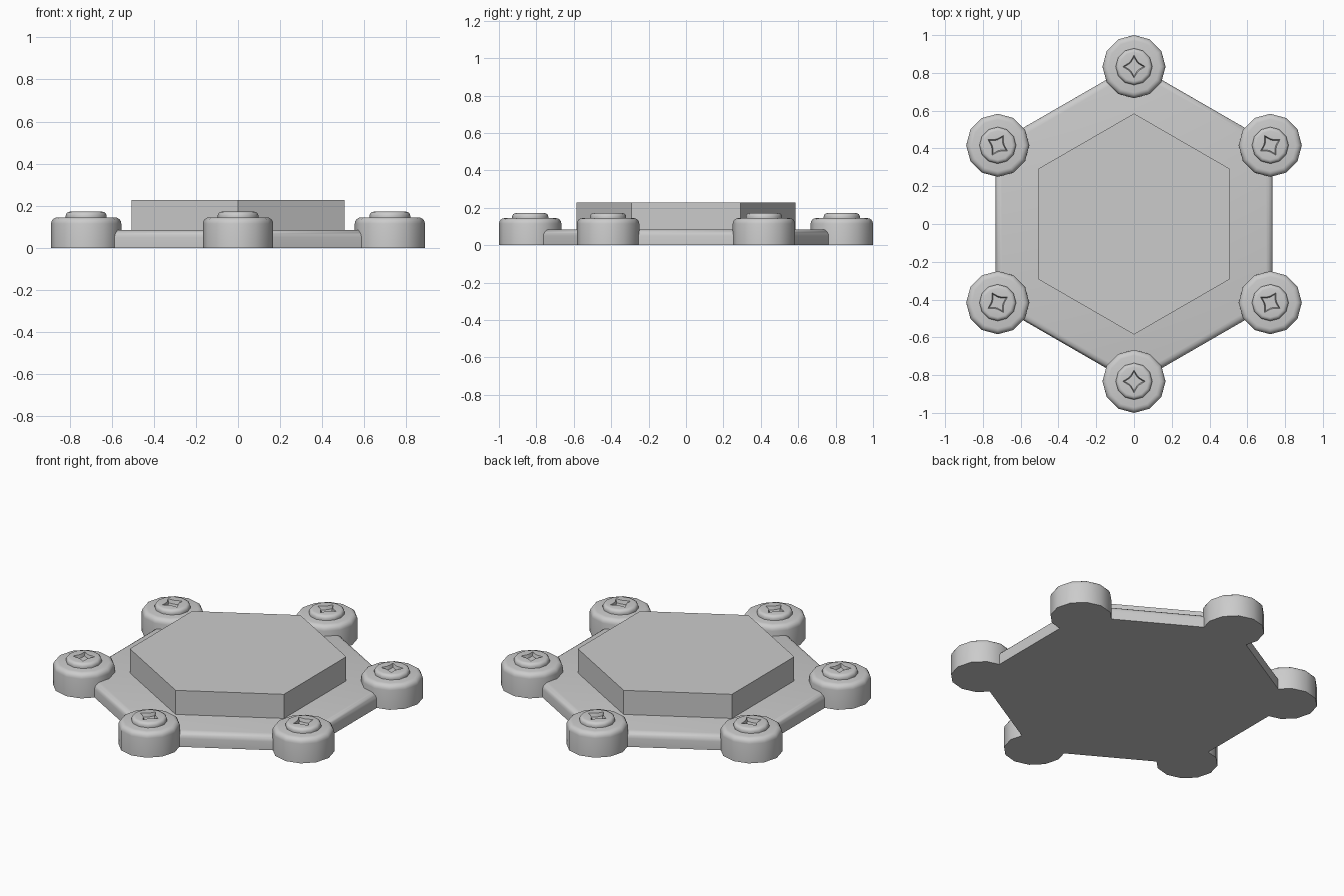
import bpy, bmesh, math

if "Cube" in bpy.data.objects:
    bpy.data.objects.remove(bpy.data.objects["Cube"])

gray = bpy.data.materials.new("light gray")
gray.diffuse_color = (0.6, 0.6, 0.6, 1)
gray.use_nodes = True
gray.node_tree.nodes["Principled BSDF"].inputs["Base Color"].default_value = gray.diffuse_color


def finish(name, bm, smooth=True):
    bmesh.ops.recalc_face_normals(bm, faces=bm.faces)
    me = bpy.data.meshes.new(name)
    bm.to_mesh(me)
    bm.free()
    ob = bpy.data.objects.new(name, me)
    bpy.context.collection.objects.link(ob)
    me.materials.append(gray)
    if smooth:
        bpy.ops.object.select_all(action='DESELECT')
        ob.select_set(True)
        bpy.context.view_layer.objects.active = ob
        bpy.ops.object.shade_smooth_by_angle(angle=math.radians(35))
    return ob


def loft(rings, n, turn=0.0):
    """Stack of rings, each (radius function or number, z), capped at both ends."""
    bm = bmesh.new()
    loops = []
    for r, z in rings:
        loop = []
        for i in range(n):
            a = 2 * math.pi * i / n
            rad = r(a) if callable(r) else r
            loop.append(bm.verts.new((rad * math.cos(a + turn), rad * math.sin(a + turn), z)))
        loops.append(loop)
    for lo, hi in zip(loops, loops[1:]):
        for i in range(n):
            j = (i + 1) % n
            bm.faces.new((lo[i], lo[j], hi[j], hi[i]))
    bm.faces.new(loops[0][::-1])
    bm.faces.new(loops[-1])
    return bm


def rounded(radius, z0, z1, b, k=1.0, steps=4):
    """Profile of a straight wall with a rounded top edge."""
    arc = [math.pi / 2 * s / steps for s in range(steps + 1)]
    return [(radius, z0)] + [(radius - k * b * (1 - math.cos(a)), z1 - b + b * math.sin(a))
                             for a in arc]


def star(size):
    """Four-pointed star with concave sides."""
    p = 0.75
    return lambda a: size / (abs(math.cos(a)) ** p + abs(math.sin(a)) ** p) ** (1 / p)


# hexagonal base plate and raised centre block, corners on the y axis
K = 1 / math.cos(math.pi / 6)
finish("base_plate", loft(rounded(0.848, 0, 0.085, 0.035, K), 6, math.pi / 2))
finish("centre_block", loft([(0.585, 0.06), (0.585, 0.228)], 6, math.pi / 2), False)

# corner bosses, each holding a screw with a star recess
for i in range(6):
    turn = math.pi / 2 + i * math.pi / 3
    pos = (0.833 * math.cos(turn), 0.833 * math.sin(turn), 0)
    boss = finish(f"corner_boss_{i + 1}", loft(rounded(0.167, 0, 0.145, 0.03), 12, turn))
    head = rounded(0.097, 0.13, 0.172, 0.02)
    recess = [(star(0.06), 0.172), (star(0.05), 0.152)]
    screw = finish(f"screw_head_{i + 1}", loft(head + recess, 12, turn))
    boss.location = screw.location = pos
